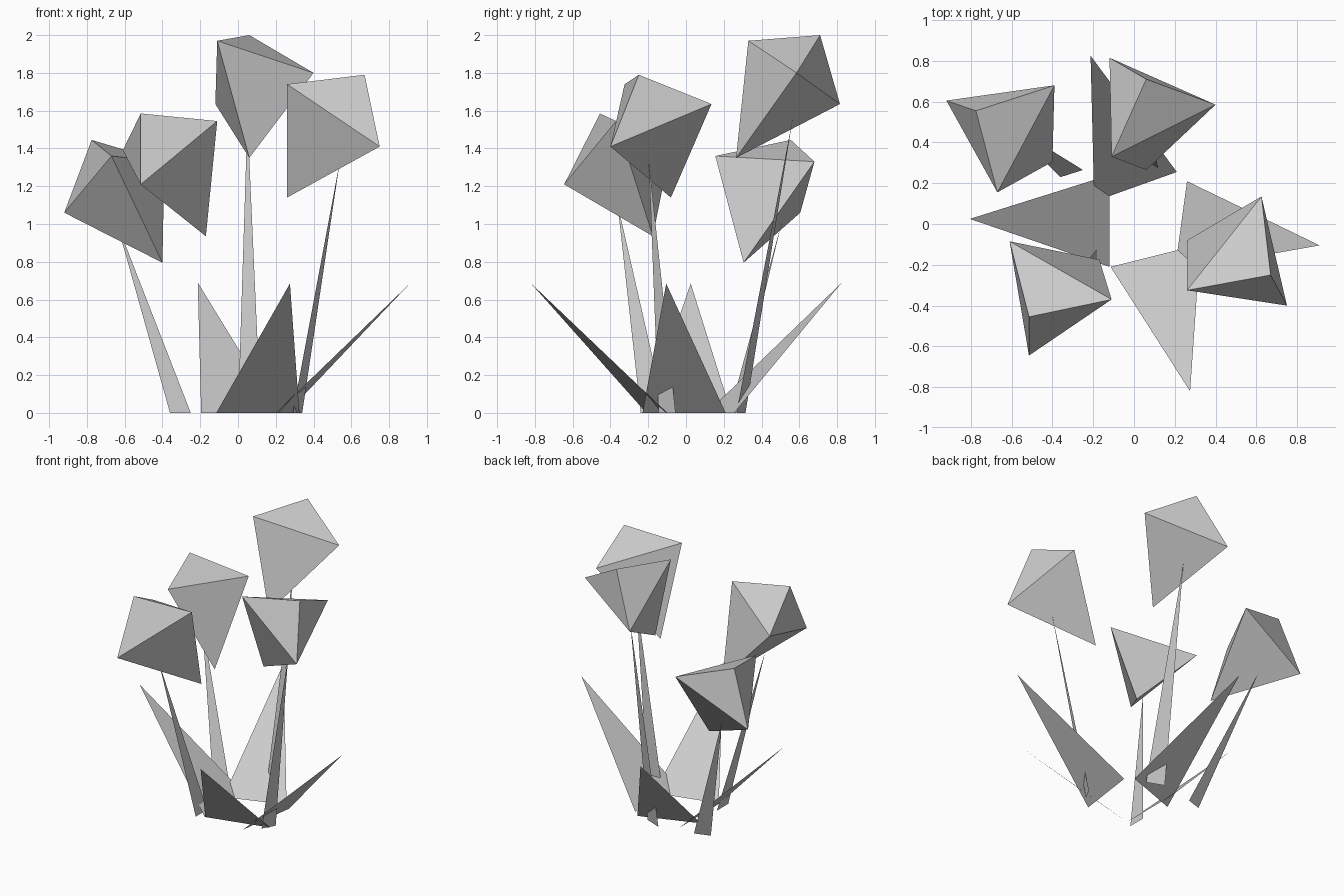
import bpy
import bmesh
from mathutils import Vector

cube = bpy.data.objects.get("Cube")
if cube:
    bpy.data.objects.remove(cube, do_unlink=True)

grey = bpy.data.materials.new("light_grey")
grey.use_nodes = True
colour = (0.6, 0.6, 0.6, 1)
grey.diffuse_color = colour
grey.node_tree.nodes["Principled BSDF"].inputs["Base Color"].default_value = colour


def add_object(name, bm):
    mesh = bpy.data.meshes.new(name)
    bm.to_mesh(mesh)
    bm.free()
    mesh.materials.append(grey)
    obj = bpy.data.objects.new(name, mesh)
    bpy.context.scene.collection.objects.link(obj)
    return obj


def blade(name, tip, base_a, base_b):
    """Flat pointed triangle standing on the ground."""
    bm = bmesh.new()
    ground = [(*base_a, 0), (*base_b, 0)]
    bm.faces.new([bm.verts.new(p) for p in [tip] + ground])
    return add_object(name, bm)


def blossom(name, top, ring, bottom):
    """Three-sided double pyramid."""
    bm = bmesh.new()
    a, b = bm.verts.new(top), bm.verts.new(bottom)
    rim = [bm.verts.new(Vector(p)) for p in ring]
    for i in range(len(rim)):
        p, q = rim[i], rim[(i + 1) % len(rim)]
        bm.faces.new((p, q, a))
        bm.faces.new((q, p, b))
    bmesh.ops.recalc_face_normals(bm, faces=bm.faces)
    return add_object(name, bm)


# Flower heads
blossom("back_blossom", (0.06, 0.71, 2.0),
        [(-0.11, 0.33, 1.97), (0.40, 0.585, 1.80), (-0.12, 0.815, 1.635)],
        (0.06, 0.265, 1.35))
blossom("left_blossom", (0.67, -0.25, 1.79),
        [(0.26, -0.325, 1.74), (0.75, -0.40, 1.41), (0.625, 0.135, 1.635)],
        (0.26, -0.08, 1.14))
blossom("front_blossom", (-0.515, -0.455, 1.585),
        [(-0.11, -0.37, 1.545), (-0.515, -0.645, 1.21), (-0.61, -0.085, 1.39)],
        (-0.17, -0.175, 0.935))
blossom("right_blossom", (-0.775, 0.555, 1.445),
        [(-0.67, 0.155, 1.36), (-0.39, 0.68, 1.33), (-0.92, 0.605, 1.06)],
        (-0.40, 0.305, 0.795))

# Stems, each ending on the underside of its head
blade("back_stem", (0.05, 0.565, 1.56), (0.0, 0.315), (0.12, 0.267))
blade("left_stem", (0.54, -0.197, 1.337), (0.29, -0.145), (0.34, -0.055))
blade("front_stem", (-0.38, -0.363, 1.11), (-0.17, -0.24), (-0.17, -0.11))
blade("right_stem", (-0.643, 0.507, 1.01), (-0.36, 0.23), (-0.25, 0.265))

# Leaves
blade("front_leaf", (0.275, -0.82, 0.685), (-0.115, -0.21), (0.325, -0.10))
blade("left_leaf", (0.91, -0.105, 0.685), (0.20, -0.23), (0.26, 0.21))
blade("back_leaf", (-0.213, 0.825, 0.69), (0.21, 0.255), (-0.195, 0.11))
blade("right_leaf", (-0.805, 0.025, 0.685), (-0.12, 0.24), (-0.12, -0.21))
